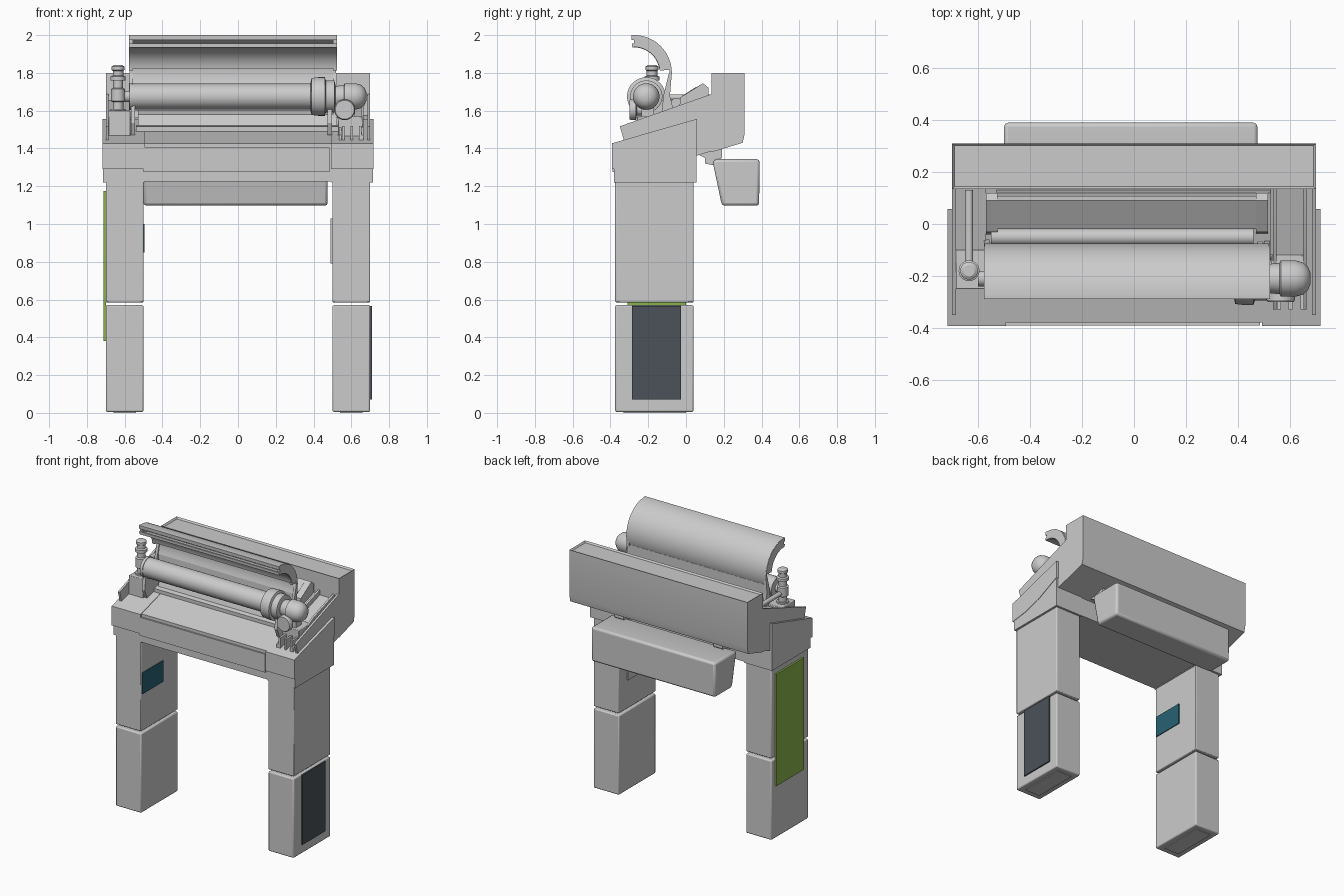
import bpy, bmesh
from math import sin, cos, pi, radians
from mathutils import Vector


def material(name, rgb):
    m = bpy.data.materials.new(name)
    m.diffuse_color = (*rgb, 1)
    return m


GREEN = material("green", (0.25, 0.45, 0.07))
DARK = material("dark_slate", (0.07, 0.085, 0.1))
TEAL = material("teal", (0.02, 0.12, 0.17))


def finish(name, bm, bevel=0, mat=None):
    bmesh.ops.recalc_face_normals(bm, faces=bm.faces)
    me = bpy.data.meshes.new(name)
    bm.to_mesh(me)
    bm.free()
    ob = bpy.data.objects.new(name, me)
    bpy.context.collection.objects.link(ob)
    if bevel:
        b = ob.modifiers.new("bevel", "BEVEL")
        b.width, b.segments = bevel, 2
    if mat:
        me.materials.append(mat)
    return ob


def prism(name, profile, x0, x1, bevel=0, mat=None):
    """Side profile (y, z) extruded along x."""
    bm = bmesh.new()
    face = bm.faces.new([bm.verts.new((x0, y, z)) for y, z in profile])
    ext = bmesh.ops.extrude_face_region(bm, geom=[face])["geom"]
    bmesh.ops.translate(bm, vec=(x1 - x0, 0, 0),
                        verts=[v for v in ext if isinstance(v, bmesh.types.BMVert)])
    return finish(name, bm, bevel, mat)


def box(name, x0, x1, y0, y1, z0, z1, bevel=0, mat=None):
    return prism(name, [(y0, z0), (y1, z0), (y1, z1), (y0, z1)], x0, x1, bevel, mat)


def lathe(name, origin, axis, profile, n=40):
    """Profile (distance, radius) turned about an axis through origin."""
    d = Vector(axis).normalized()
    u = d.orthogonal().normalized()
    w = d.cross(u)
    bm = bmesh.new()
    rings = [[bm.verts.new(Vector(origin) + d * t + (u * cos(2 * pi * i / n) + w * sin(2 * pi * i / n)) * r)
              for i in range(n)] for t, r in profile]
    for a, b in zip(rings, rings[1:]):
        for i in range(n):
            j = (i + 1) % n
            bm.faces.new((a[i], a[j], b[j], b[i]))
    bm.faces.new(rings[0])
    bm.faces.new(rings[-1])
    return finish(name, bm)


def arc(r, a0, a1, n=20, cy=-0.275, cz=1.80):
    return [(cy + r * cos(radians(a0 + (a1 - a0) * i / n)),
             cz + r * sin(radians(a0 + (a1 - a0) * i / n))) for i in range(n + 1)]


def band(r0, r1, a0, a1, n=20):
    return arc(r1, a0, a1, n) + arc(r0, a1, a0, n)


# Legs, in two stacked blocks with an open gap, and their caps
for side, s in (("left", -1), ("right", 1)):
    xa, xb = sorted((0.5 * s, 0.7 * s))
    box(side + "_lower_leg", xa, xb, -0.375, 0.04, 0.005, 0.57, 0.008)
    box(side + "_upper_leg", xa, xb, -0.375, 0.04, 0.585, 1.225, 0.006)
    xa, xb = sorted((0.495 * s, 0.715 * s))
    prism(side + "_leg_cap", [(-0.38, 1.22), (0.055, 1.22), (0.055, 1.555), (-0.39, 1.425),
                              (-0.39, 1.29), (-0.38, 1.29)], xa, xb)
    prism(side + "_cap_cover", [(-0.393, 1.29), (-0.25, 1.31), (-0.13, 1.345), (0.057, 1.43),
                                (0.057, 1.556), (-0.393, 1.427)], xa - 0.003, xb + 0.003)
    # Thin sloping walls beside the deck
    xa, xb = sorted((0.685 * s, 0.7 * s))
    prism(side + "_deck_wall", [(-0.35, 1.517), (-0.325, 1.43), (0.14, 1.57), (0.14, 1.69)], xa, xb)
    # Foot pads
    xa, xb = sorted((0.54 * s, 0.66 * s))
    box(side + "_foot", xa, xb, -0.33, 0.0, 0, 0.006)

# Coloured and plain panels on the legs
box("green_side_panel", -0.713, -0.699, -0.31, 0.0, 0.38, 1.175, mat=GREEN)
box("dark_side_panel", 0.699, 0.709, -0.287, -0.027, 0.07, 0.565, mat=DARK)
box("inner_screen", -0.501, -0.494, -0.365, -0.13, 0.85, 1.0, mat=TEAL)
box("inner_hatch", 0.491, 0.501, -0.29, -0.05, 0.79, 1.03)

# Main beam with sloping deck
prism("main_beam", [(-0.38, 1.225), (0.05, 1.225), (0.05, 1.36), (0.15, 1.39), (0.15, 1.58),
                    (-0.38, 1.427)], -0.70, 0.70)
box("front_panel", -0.5, 0.485, -0.39, -0.378, 1.275, 1.405)

# Tall back housing with a shallow recess in its top
back = prism("back_housing", [(0.135, 1.38), (0.30, 1.43), (0.31, 1.475), (0.31, 1.80), (0.135, 1.80)],
             -0.70, 0.70)
bm = bmesh.new()
bm.from_mesh(back.data)
top = [f for f in bm.faces if f.normal.z > 0.9]
bmesh.ops.inset_region(bm, faces=top, thickness=0.012)
bmesh.ops.translate(bm, vec=(0, 0, -0.012), verts=list({v for f in top for v in f.verts}))
bm.to_mesh(back.data)
bm.free()

# Hanging catch bin and brackets
prism("hanging_bin", [(0.14, 1.335), (0.19, 1.097), (0.387, 1.097), (0.39, 1.343), (0.165, 1.343)],
      -0.5, 0.475, 0.015)
for i, x in enumerate((-0.42, 0.36)):
    prism("bin_bracket_%d" % (i + 1), [(0.06, 1.37), (0.10, 1.35), (0.10, 1.32), (0.15, 1.31),
                                       (0.19, 1.35), (0.19, 1.40)], x, x + 0.07)

# Trough behind the roller, its bar and the slotted shelf
prism("trough", [(-0.16, 1.47), (-0.12, 1.58), (-0.03, 1.61), (0.12, 1.66), (0.135, 1.55)], -0.53, 0.525)
prism("trough_lip", [(-0.17, 1.49), (-0.17, 1.515), (-0.13, 1.525), (-0.13, 1.49)], -0.54, 0.53)
lathe("rear_bar", (-0.55, -0.05, 1.635), (1, 0, 0), [(0, 0.032), (1.01, 0.032)], 24)
prism("slotted_shelf", [(-0.02, 1.68), (0.09, 1.745), (0.108, 1.715), (0.0, 1.655)], -0.55, 0.47)
for i, (a, b) in enumerate(((-0.48, -0.335), (-0.12, -0.07), (0.22, 0.30))):
    prism("shelf_slot_%d" % (i + 1), [(0.018, 1.704), (0.055, 1.726), (0.056, 1.723), (0.019, 1.70)], a, b)
for x in (-0.57, 0.47):
    prism("shelf_support", [(-0.04, 1.56), (-0.03, 1.67), (0.09, 1.745), (0.12, 1.72), (0.12, 1.6)],
          x, x + 0.045)

# Raised double-walled hood
prism("hood_outer_shell", band(0.188, 0.2, -22, 90), -0.575, 0.52)
prism("hood_inner_shell", band(0.135, 0.145, 10, 90), -0.565, 0.515)
for x in (-0.577, 0.503):
    prism("hood_end_rib", band(0.137, 0.198, 5, 90), x, x + 0.02)
    prism("hood_arm", [(-0.09, 1.80), (-0.075, 1.80), (-0.085, 1.68), (-0.06, 1.58), (-0.13, 1.56),
                       (-0.12, 1.68)], x, x + 0.02)
prism("hood_upper_lip", band(0.175, 0.2, 90, 94, 2), -0.577, 0.523)
prism("hood_lower_lip", band(0.135, 0.155, 90, 94, 2), -0.577, 0.523)
prism("hood_back_plate", [(-0.095, 1.74), (-0.083, 1.74), (-0.085, 1.60), (-0.10, 1.60)], -0.57, 0.515)

# Roller with flange and domed motor
C = (0, -0.21, 1.675)
lathe("roller", C, (1, 0, 0), [(-0.575, 0.05), (-0.575, 0.072), (-0.555, 0.072), (-0.555, 0.068),
                               (0.39, 0.068)], 48)
lathe("roller_flange", C, (1, 0, 0), [(0.385, 0.08), (0.39, 0.098), (0.425, 0.102), (0.46, 0.102),
                                      (0.465, 0.085), (0.51, 0.085), (0.515, 0.065)], 48)
lathe("drive_motor", C, (1, 0, 0), [(0.51, 0.055), (0.56, 0.06), (0.565, 0.07), (0.62, 0.07),
                                    (0.65, 0.062), (0.67, 0.045), (0.68, 0.02)])
lathe("roller_shaft", C, (1, 0, 0), [(-0.60, 0.03), (-0.57, 0.03)], 24)
for x in (-0.567, 0.475):
    prism("roller_bracket", [(-0.27, 1.535), (-0.25, 1.68), (-0.20, 1.73), (-0.15, 1.68), (-0.07, 1.60),
                             (-0.07, 1.52), (-0.24, 1.47)], x, x + 0.022)

# Left pedestal, side shelf and valve
box("valve_pedestal", -0.685, -0.57, -0.25, -0.10, 1.45, 1.60, 0.004)
prism("left_side_shelf", [(-0.10, 1.50), (-0.10, 1.585), (0.14, 1.655), (0.14, 1.56)], -0.685, -0.57)
lathe("valve_column", (-0.635, -0.18, 1.595), (0, 0, 1),
      [(0, 0.04), (0.015, 0.04), (0.015, 0.028), (0.05, 0.028), (0.055, 0.037), (0.12, 0.037),
       (0.125, 0.026), (0.165, 0.026), (0.165, 0.04), (0.185, 0.04), (0.19, 0.028), (0.215, 0.028),
       (0.22, 0.034), (0.238, 0.034), (0.246, 0.022)], 32)
lathe("valve_pipe", (-0.635, -0.18, 1.67), (0, 1, 0), [(0, 0.016), (0.31, 0.016)], 20)

# Right drive mount, hand wheel and rails
lathe("hand_wheel", (0.565, -0.30, 1.605), (0, 1, 0), [(0, 0.035), (0.0, 0.05), (0.008, 0.055),
                                                       (0.035, 0.055), (0.04, 0.03), (0.10, 0.03)], 32)
box("drive_mount", 0.53, 0.66, -0.26, -0.12, 1.45, 1.57, 0.004)
box("drive_mount_post", 0.56, 0.62, -0.235, -0.17, 1.56, 1.63)
prism("right_side_shelf", [(-0.12, 1.48), (-0.12, 1.56), (0.14, 1.645), (0.14, 1.56)], 0.525, 0.66)
for x in (0.535, 0.65):
    prism("slide_rail", [(-0.33, 1.435), (-0.33, 1.47), (-0.10, 1.60), (0.14, 1.68), (0.14, 1.57)],
          x, x + 0.014)
for i in range(3):
    box("mount_rib_%d" % (i + 1), 0.55 + i * 0.045, 0.565 + i * 0.045, -0.33, -0.25, 1.44, 1.52)

# Smooth the curved parts, keep the edges sharp
bpy.ops.object.select_all(action="SELECT")
bpy.context.view_layer.objects.active = bpy.data.objects["roller"]
bpy.ops.object.shade_smooth_by_angle(angle=radians(30))
